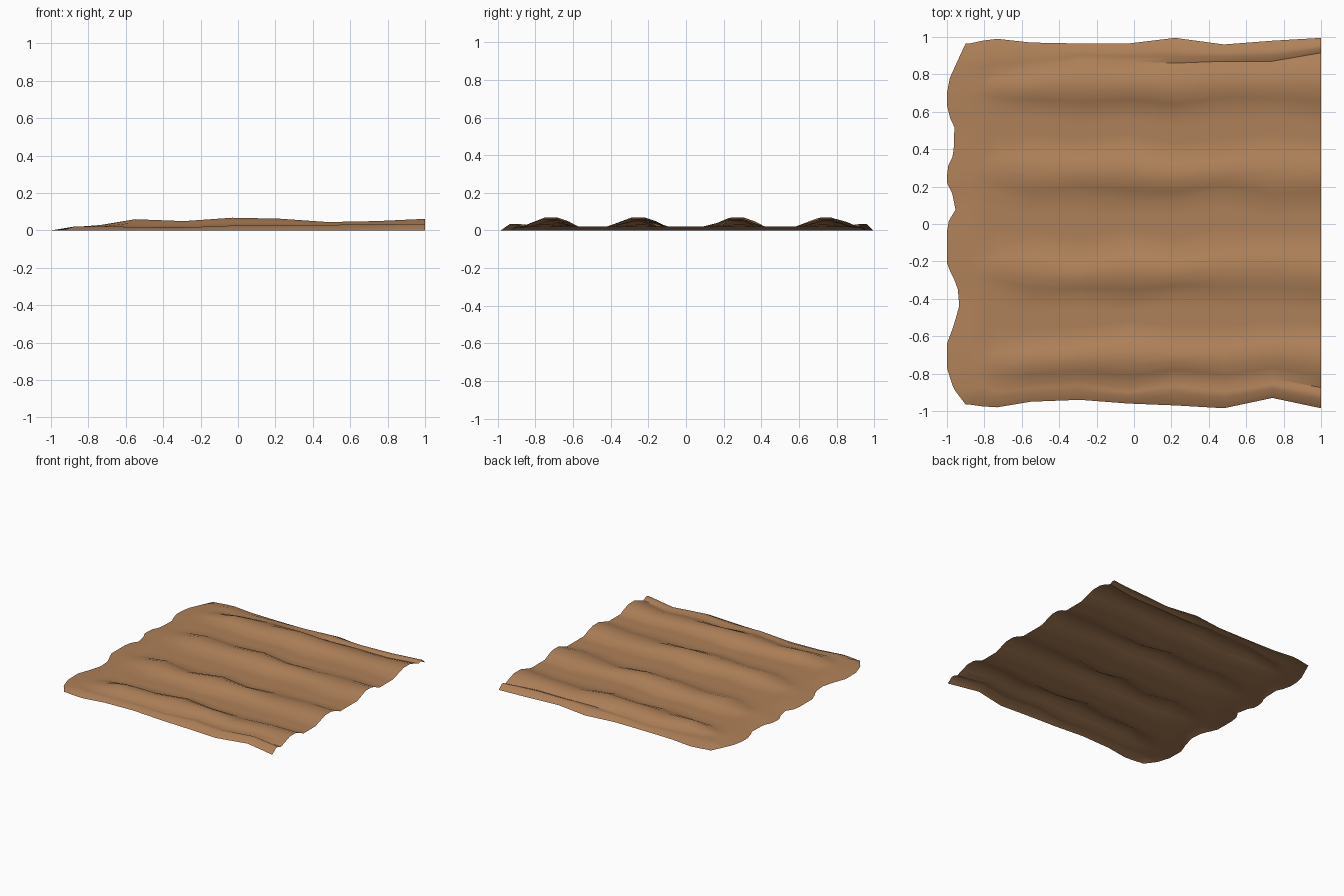
import bpy, bmesh, math

cube = bpy.data.objects.get("Cube")
if cube:
    bpy.data.objects.remove(cube, do_unlink=True)

# Stations along the furrows, in hundredths of a unit
stations = [-73, -55, -29, -3, 22, 48, 74, 100]
front_edge = [-98, -95, -94, -96, -97, -98.5, -93, -98.5]
back_edge = [99, 97, 96.5, 96.5, 99.5, 96, 98, 99.5]
crest = [3.0, 6.0, 5.0, 6.8, 6.3, 4.5, 5.0, 6.2]
berm = [2.3, 1.8, 1.6, 2.6, 3.0, 3.0, 3.2, 3.5]
# Front and back foot of each soil ridge at every station
ridges = [
    ([-86.5, -85, -83.5, -87.5, -82.5, -86, -82.5, -87.5],
     [-64, -63, -62, -57, -62, -61, -58, -58]),
    ([-35, -41, -39, -42, -38, -40, -40, -42.5],
     [-13, -11, -17, -10, -15.5, -11, -9, -10.5]),
    ([16.5, 11, 14, 11.5, 12, 15.5, 8.5, 11.5],
     [40, 42, 40, 42, 36.5, 38, 42.5, 40]),
    ([63.5, 62, 59, 61, 58, 62, 62, 58],
     [81, 83, 88, 87, 86, 87, 87, 91.5]),
]
# Ragged headland outline as (y, x)
headland = [(-96.5, -90), (-88, -96.5), (-77, -100), (-59, -100), (-55, -96.5),
            (-42, -93), (-33, -94.5), (-22, -100), (0, -100), (10, -94),
            (22, -100), (30, -100), (37, -96.5), (52, -96), (60, -100),
            (70, -100), (78, -98.5), (88, -94), (96.5, -90)]
ridge_shape = [(0, 0), (.22, .55), (.4, 1), (.64, 1), (.82, .6), (1, 0)]
FLOOR = 2.0


def lerp(a, b, t):
    return a + (b - a) * t


def headland_x(y):
    for (y0, x0), (y1, x1) in zip(headland, headland[1:]):
        if y <= y1:
            return lerp(x0, x1, (y - y0) / (y1 - y0))
    return headland[-1][1]


def cross_section(i, rise, rim, front, back, width=1):
    """Points (y, z) from the front rim to the back rim."""
    feet = []
    for lows, highs in ridges:
        mid, half = (lows[i] + highs[i]) / 2, (highs[i] - lows[i]) / 2 * width
        feet.append((mid - half, mid + half))
    pts = [(front, 0)]
    pts += [(lerp(front, feet[0][0], t), rim) for t in (.45, .72)]
    for k, (low, high) in enumerate(feet):
        if k:
            gap = feet[k - 1][1]
            pts += [(lerp(gap, low, t), FLOOR) for t in (.3, .5, .7)]
        pts += [(lerp(low, high, t), FLOOR + h * rise) for t, h in ridge_shape]
    pts += [(lerp(feet[-1][1], back, t), rim) for t in (.28, .55)]
    pts.append((back, 0))
    return pts


# Headland rim, flat headland, rounded ridge starts, then the ridged stations
flat = cross_section(0, 0, FLOOR, -96.5, 96.5)
columns = [[(headland_x(y), y, 0) for y, z in flat],
           [(-88, y, z) for y, z in flat],
           [(-81, y, z) for y, z in cross_section(0, .3, FLOOR, -97.5, 98, .65)]]
for i, x in enumerate(stations):
    section = cross_section(i, crest[i] - FLOOR, berm[i], front_edge[i], back_edge[i])
    columns.append([(x, y, z) for y, z in section])

# Soil sheet
bm = bmesh.new()
grid = [[bm.verts.new([c / 100 for c in p]) for p in col] for col in columns]
for a, b in zip(grid, grid[1:]):
    for j in range(len(a) - 1):
        bm.faces.new((a[j], b[j], b[j + 1], a[j + 1]))
mesh = bpy.data.meshes.new("ploughed_soil")
bm.to_mesh(mesh)
bm.free()
soil = bpy.data.objects.new("ploughed_soil", mesh)
bpy.context.collection.objects.link(soil)

# Brown earth material
earth = bpy.data.materials.new("brown_earth")
earth.use_nodes = True
colour = (.43, .22, .1, 1)
earth.diffuse_color = colour
earth.node_tree.nodes["Principled BSDF"].inputs["Base Color"].default_value = colour
mesh.materials.append(earth)

bpy.ops.object.select_all(action="DESELECT")
soil.select_set(True)
bpy.context.view_layer.objects.active = soil
bpy.ops.object.shade_smooth_by_angle(angle=math.radians(40))
